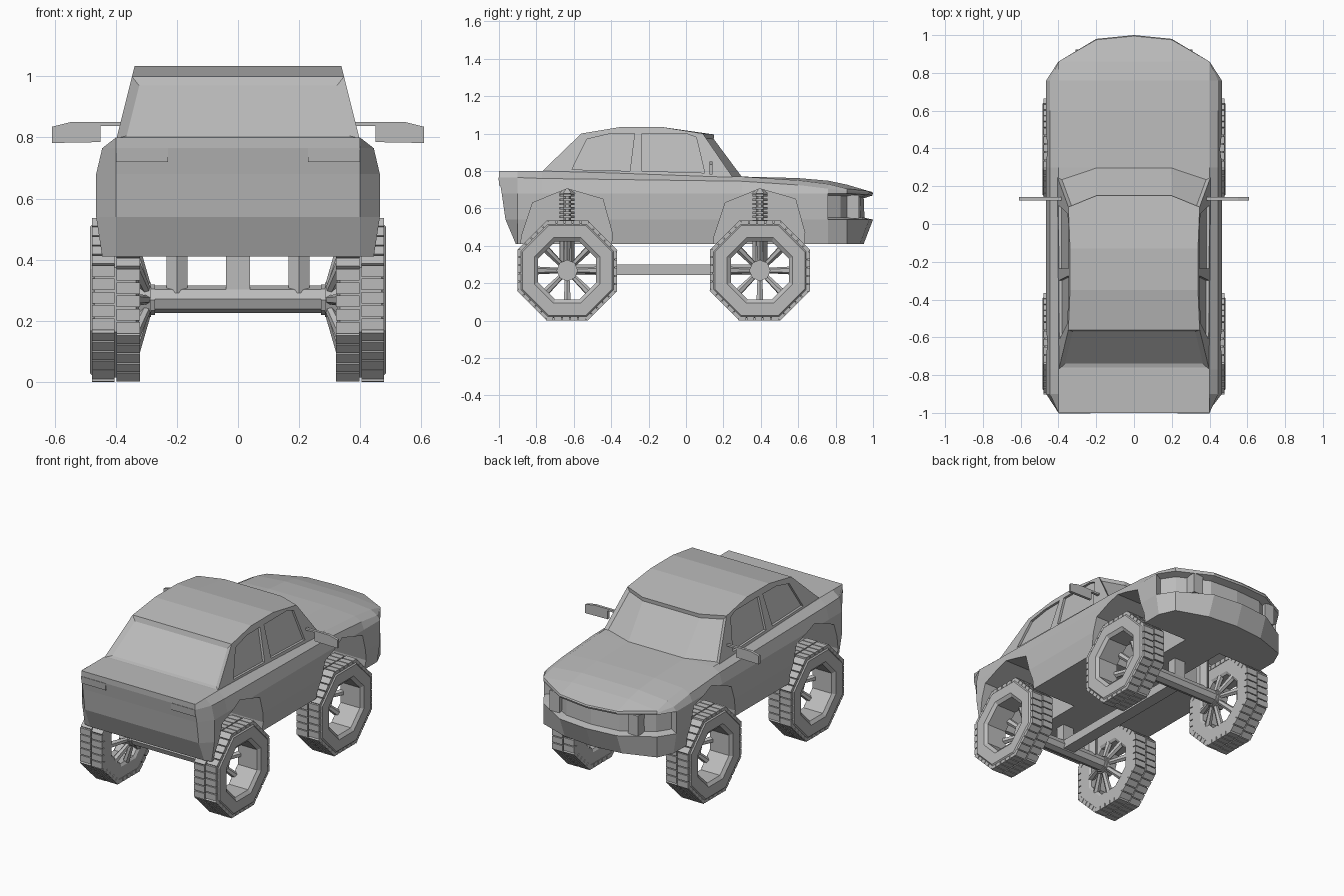
import bpy, bmesh, math
from mathutils import Matrix, Vector

if "Cube" in bpy.data.objects:
    bpy.data.objects.remove(bpy.data.objects["Cube"])

grey = bpy.data.materials.new("grey")
grey.diffuse_color = (0.5, 0.5, 0.5, 1)
grey.use_nodes = True
grey.node_tree.nodes["Principled BSDF"].inputs["Base Color"].default_value = grey.diffuse_color


def finish(bm, name, mirror=False):
    bmesh.ops.recalc_face_normals(bm, faces=bm.faces[:])
    me = bpy.data.meshes.new(name)
    bm.to_mesh(me)
    bm.free()
    me.materials.append(grey)
    ob = bpy.data.objects.new(name, me)
    bpy.context.collection.objects.link(ob)
    if mirror:
        ob.modifiers.new("mirror", 'MIRROR')
    return ob


def box(bm, x, y, z, m=Matrix()):
    vs = bmesh.ops.create_cube(bm, size=1)['verts']
    for v in vs:
        c = [(a + b) / 2 + k * (b - a) for (a, b), k in zip((x, y, z), v.co)]
        v.co = m @ Vector(c)


def rod(bm, a, b, r, r2=None, n=6):
    a, b = Vector(a), Vector(b)
    d = b - a
    m = Matrix.Translation((a + b) / 2) @ d.to_track_quat('Z', 'Y').to_matrix().to_4x4()
    bmesh.ops.create_cone(bm, cap_ends=True, segments=n, radius1=r,
                          radius2=r if r2 is None else r2, depth=d.length, matrix=m)


def prism(bm, a, b):
    va, vb = [bm.verts.new(p) for p in a], [bm.verts.new(p) for p in b]
    bm.faces.new(va)
    bm.faces.new(vb)
    for i in range(len(a)):
        j = (i + 1) % len(a)
        bm.faces.new((va[i], va[j], vb[j], vb[i]))


def cut(ob, cutter):
    mod = ob.modifiers.new("cut", 'BOOLEAN')
    mod.object, mod.operation, mod.solver = cutter, 'DIFFERENCE', 'EXACT'
    bpy.context.view_layer.update()
    deps = bpy.context.evaluated_depsgraph_get()
    me = bpy.data.meshes.new_from_object(ob.evaluated_get(deps))
    ob.modifiers.clear()
    ob.data = me
    me.materials.clear()
    me.materials.append(grey)
    for p in me.polygons:
        p.material_index = 0
    bpy.data.objects.remove(cutter)


WHEELS = {"tail": -0.635, "nose": 0.395}

# Body shell: horizontal outlines at five levels, tail to nose
side = [.445, .465, .465, .445, .40]
flat, tail, nose = [0] * 5, [.09, .035, .015, 0, 0], [-.05, 0, -.005, 0, -.005]
stations = [  # half width, y, y offsets, shoulder z, top z, crown
    (.40, -1, tail, .765, .80, 0), (None, -.90, flat, .765, .80, 0),
    (None, -.77, flat, .76, .80, 0), (None, .30, flat, .745, .77, 0),
    (None, .60, flat, .725, .75, .012), (None, .76, flat, .705, .73, .018),
    (.40, .86, flat, .692, .705, .022), (.20, .98, nose, .685, .693, 0),
    (0, 1, nose, .68, .688, 0)]
bm = bmesh.new()
rings = []
for l in range(5):
    right = []
    for w, y, dy, z3, z4, cr in stations:
        z = [.41, .54, min(.68, z3 - .012), z3, z4][l]
        right.append(Vector((side[l] if w is None else w, y + dy[l], z)))
    left = [Vector((-p.x, p.y, p.z)) for p in right[-2::-1]]
    rings.append([bm.verts.new(p) for p in right + left])
n = len(rings[0])
band = []
for l in range(4):
    for i in range(n):
        j = (i + 1) % n
        f = bm.faces.new((rings[l][i], rings[l][j], rings[l + 1][j], rings[l + 1][i]))
        if l == 1 and 5 <= i < n - 6:
            band.append(f)
bm.faces.new(rings[0])
# Hood, deck and crown
top = rings[4]
rows = []
for i in range(7):
    y, z = top[i].co.y, top[i].co.z + stations[i][5]
    if i == 0:
        rows.append([top[n - 1], top[0]])
    else:
        rows.append([top[n - 1 - i], bm.verts.new((-.2, y, z)), bm.verts.new((.2, y, z)), top[i]])
bm.faces.new(rows[0] + rows[1][::-1])
for a, b in zip(rows[1:], rows[2:]):
    for k in range(3):
        bm.faces.new((a[k], a[k + 1], b[k + 1], b[k]))
a = rows[6]
bm.faces.new((a[0], a[1], top[9]))
bm.faces.new((a[2], a[3], top[7]))
bm.faces.new((a[1], a[2], top[7], top[8], top[9]))
bmesh.ops.recalc_face_normals(bm, faces=bm.faces[:])
# Recessed grille band
bmesh.ops.inset_region(bm, faces=band, thickness=.012, depth=-.045, use_even_offset=True)
body = finish(bm, "body")

# Wheel wells
bm = bmesh.new()
arch = [(-.25, .36), (-.245, .45), (-.185, .63), (0, .705), (.19, .65), (.24, .47), (.235, .36)]
for wy in WHEELS.values():
    prism(bm, [(.13, wy + y, z) for y, z in arch], [(.6, wy + y, z) for y, z in arch])
cut(body, finish(bm, "well_cutter", True))


# Cabin with sloping sides
def cx(z):
    return .40 - .25 * (z - .79)


prof = [(-.77, .797), (-.56, 1.0), (-.35, 1.035), (-.13, 1.035), (.09, 1.0), (.25, .766)]
mid = prof[:4] + [(.15, .995), (.32, .764)]
bm = bmesh.new()
cols = [[bm.verts.new((s * cx(z), y, z)) for y, z in prof] if abs(s) == 1 else
        [bm.verts.new((s * .4, y, z)) for y, z in mid] for s in (-1, -.5, .5, 1)]
glass = {0: [], 4: []}
for i in range(5):
    for k in range(3):
        f = bm.faces.new((cols[k][i], cols[k + 1][i], cols[k + 1][i + 1], cols[k][i + 1]))
        if i in glass:
            glass[i].append(f)
bm.faces.new(cols[0])
bm.faces.new(cols[3])
bm.faces.new([c[0] for c in cols] + [c[5] for c in cols[::-1]])
bmesh.ops.recalc_face_normals(bm, faces=bm.faces[:])
for i, t in ((0, .028), (4, .018)):
    bmesh.ops.inset_region(bm, faces=glass[i], thickness=t, depth=-.015, use_even_offset=True)
cabin = finish(bm, "cabin")

# Recessed side windows
bm = bmesh.new()
for w in ([(-.61, .808), (-.53, .97), (-.41, .998), (-.275, 1.0), (-.30, .80)],
          [(-.235, .80), (-.235, 1.0), (0, 1.0), (.055, .98), (.10, .79)]):
    prism(bm, [(cx(z) - .015, y, z) for y, z in w], [(cx(z) + .05, y, z) for y, z in w])
cut(cabin, finish(bm, "window_cutter", True))

# Headlight dividers
bm = bmesh.new()
box(bm, (.24, .31), (.84, .925), (.545, .672))
finish(bm, "headlight", True)

# Tail light plates
bm = bmesh.new()
lamp = [(-.999, .765), (-.994, .72)]
prism(bm, [(.23, y - .004, z) for y, z in lamp] + [(.23, y + .004, z) for y, z in lamp[::-1]],
      [(.40, y - .004, z) for y, z in lamp] + [(.40, y + .004, z) for y, z in lamp[::-1]])
finish(bm, "tail_light", True)

# Side mirrors
bm = bmesh.new()
shape = [(.38, .85), (.55, .85), (.61, .835), (.61, .782), (.45, .785), (.45, .838), (.38, .838)]
prism(bm, [(x, .125, z) for x, z in shape], [(x, .142, z) for x, z in shape])
finish(bm, "side_mirror", True)

# Wheels, axles and suspension
tyre = [(.325, .24), (.335, .255), (.47, .255), (.485, .24), (.485, .175),
        (.47, .155), (.335, .155), (.325, .17)]
for name, wy in WHEELS.items():
    hub = Matrix.Translation((0, wy, .268))
    bm = bmesh.new()
    loops = []
    for i in range(8):
        a = math.radians(45 * i + 22.5)
        k = 1 / math.cos(math.pi / 8)
        loops.append([bm.verts.new(hub @ Vector((x, r * k * math.cos(a), r * k * math.sin(a))))
                      for x, r in tyre])
    for i in range(8):
        p, q = loops[i], loops[(i + 1) % 8]
        for j in range(8):
            jj = (j + 1) % 8
            bm.faces.new((p[j], p[jj], q[jj], q[j]))
    # tread blocks, two staggered columns
    for i in range(8):
        m = hub @ Matrix.Rotation(math.radians(45 * i), 4, 'X')
        for t in range(5):
            c = (t - 2) * .0435
            box(bm, (.322, .398), (c - .024, c + .014), (.24, .267), m)
            box(bm, (.404, .478), (c - .012, c + .026), (.24, .267), m)
    finish(bm, name + "_tyre", True)

    bm = bmesh.new()
    rod(bm, (.285, wy, .268), (.35, wy, .268), .057, n=8)
    rod(bm, (.272, wy, .268), (.287, wy, .268), .05, n=8)
    for i in range(8):
        a = math.radians(45 * i)
        d = Vector((0, math.cos(a), math.sin(a)))
        o = Vector((0, wy, .268))
        rod(bm, o + d * .045 + Vector((.30, 0, 0)), o + d * .168 + Vector((.342, 0, 0)), .015, .021)
    finish(bm, name + "_spokes", True)

    bm = bmesh.new()
    rod(bm, (-.28, wy, .27), (.28, wy, .27), .045, n=8)
    box(bm, (-.04, .04), (wy - .03, wy + .03), (.27, .42))
    finish(bm, name + "_axle")

    bm = bmesh.new()
    rod(bm, (.2, wy, .29), (.2, wy, .52), .04)
    rod(bm, (.2, wy, .52), (.2, wy, .69), .02)
    for i in range(7):
        z = .525 + i * .023
        rod(bm, (.2, wy, z), (.2, wy, z + .013), .04)
    rod(bm, (.2, wy, .68), (.2, wy, .705), .045, .012)
    finish(bm, name + "_spring", True)

# Drive shaft between the axles
bm = bmesh.new()
box(bm, (-.04, .04), (WHEELS["tail"], WHEELS["nose"]), (.245, .30))
finish(bm, "drive_shaft")
